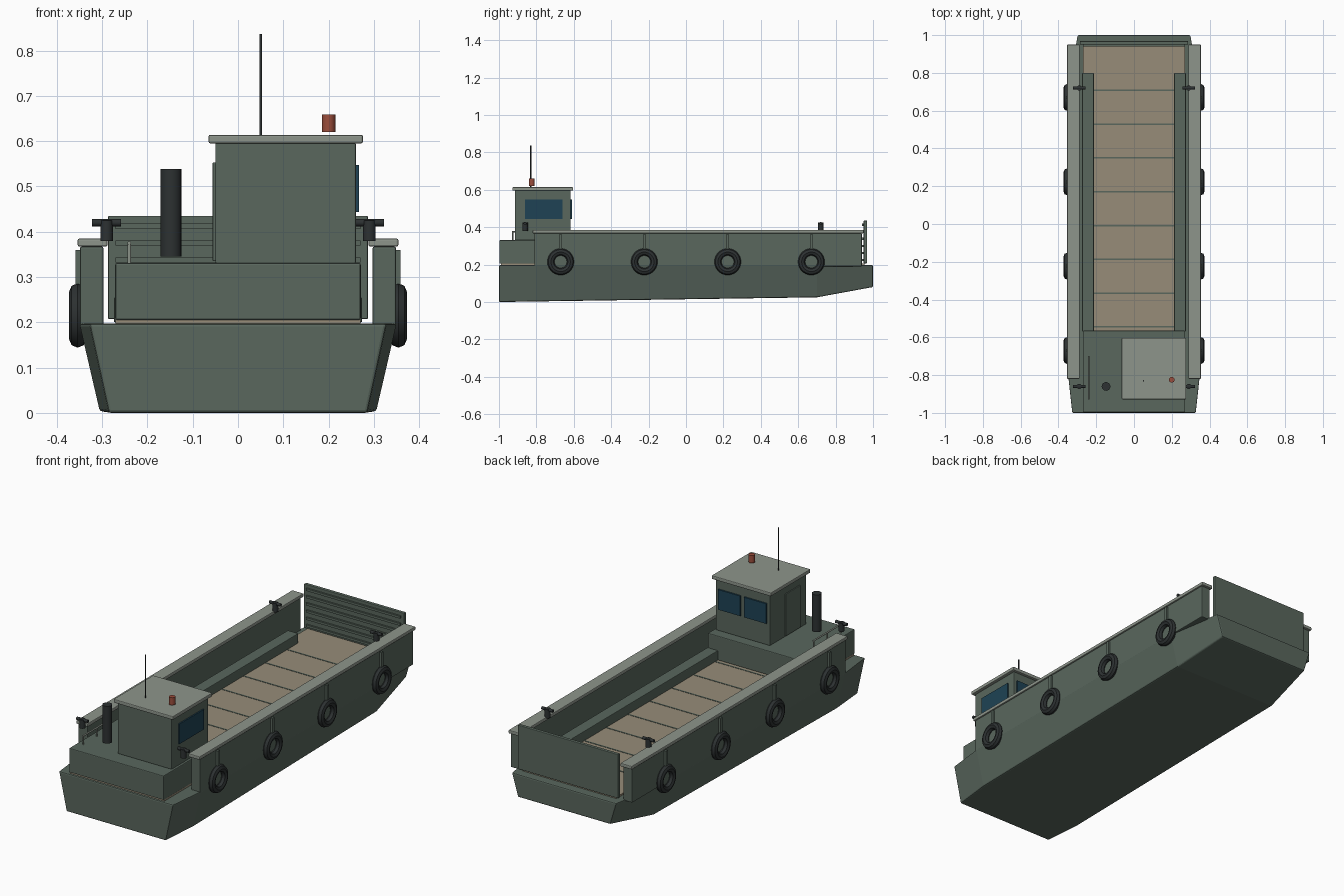
import bpy, bmesh, math

cube = bpy.data.objects.get("Cube")
if cube:
    bpy.data.objects.remove(cube, do_unlink=True)


def material(name, rgb):
    m = bpy.data.materials.new(name)
    m.use_nodes = True
    m.diffuse_color = (*rgb, 1)
    m.node_tree.nodes["Principled BSDF"].inputs["Base Color"].default_value = (*rgb, 1)
    return m


GREEN = material("hull green", (0.100, 0.135, 0.110))
GREY = material("pale grey", (0.27, 0.30, 0.26))
TAN = material("deck tan", (0.31, 0.265, 0.19))
BLACK = material("rubber black", (0.026, 0.031, 0.032))
GLASS = material("window blue", (0.013, 0.055, 0.09))
RED = material("beacon red", (0.33, 0.075, 0.045))


def add_mesh(name, bm, mat):
    bmesh.ops.recalc_face_normals(bm, faces=bm.faces)
    mesh = bpy.data.meshes.new(name)
    bm.to_mesh(mesh)
    bm.free()
    mesh.materials.append(mat)
    ob = bpy.data.objects.new(name, mesh)
    bpy.context.collection.objects.link(ob)
    return ob


def bevel(ob, width):
    mod = ob.modifiers.new("Bevel", "BEVEL")
    mod.width = width
    mod.segments = 2
    return ob


def box(name, x, y, z, mat, edge=0.0):
    """Box from (low, high) pairs along each axis."""
    bm = bmesh.new()
    bmesh.ops.create_cube(bm, size=1)
    for v in bm.verts:
        v.co = [r[0] if c < 0 else r[1] for c, r in zip(v.co, (x, y, z))]
    ob = add_mesh(name, bm, mat)
    return bevel(ob, edge) if edge else ob


def smooth(ob):
    bpy.ops.object.select_all(action="DESELECT")
    ob.select_set(True)
    bpy.context.view_layer.objects.active = ob
    bpy.ops.object.shade_smooth_by_angle(angle=math.radians(40))


def rod(name, centre, radius, length, mat, axis="Z"):
    turn = {"X": (0, math.pi / 2, 0), "Y": (math.pi / 2, 0, 0), "Z": (0, 0, 0)}[axis]
    bpy.ops.mesh.primitive_cylinder_add(vertices=20, radius=radius, depth=length,
                                        location=centre, rotation=turn)
    ob = bpy.context.object
    ob.name = name
    ob.data.materials.append(mat)
    smooth(ob)


def post(name, x, y, z0, z1, radius, mat):
    rod(name, (x, y, (z0 + z1) / 2), radius, z1 - z0, mat)


# Hull lofted through stations: y, top half width, bottom half width, bottom z
bm = bmesh.new()
rings = []
for y, top, low, z in [(-1, 0.328, 0.285, 0.0), (-0.8, 0.35, 0.305, 0.003),
                       (0.7, 0.35, 0.305, 0.025), (1, 0.30, 0.265, 0.08)]:
    rings.append([bm.verts.new(p) for p in
                  [(-top, y, 0.197), (-low, y, z), (low, y, z), (top, y, 0.197)]])
for a, b in zip(rings, rings[1:]):
    for i in range(4):
        j = (i + 1) % 4
        bm.faces.new((a[i], a[j], b[j], b[i]))
bm.faces.new(rings[0])
bm.faces.new(rings[-1])
bevel(add_mesh("hull", bm, GREEN), 0.006)

# Cargo deck with plank seams
box("cargo_deck", (-0.27, 0.27), (-0.99, 0.955), (0.19, 0.206), TAN)
for i in range(8):
    y = -0.545 + i * 0.179
    box("deck_seam", (-0.215, 0.215), (y - 0.004, y + 0.004), (0.203, 0.2075), GREEN)

# Bulwarks, caps, side benches, bollards and tyre fenders on both sides
for side, s in (("left", 1), ("right", -1)):
    def span(a, b):
        return tuple(sorted((s * a, s * b)))

    box(side + "_bulwark", span(0.297, 0.349), (-0.81, 0.94), (0.19, 0.367), GREEN, 0.004)
    box(side + "_bulwark_cap", span(0.288, 0.354), (-0.82, 0.95), (0.367, 0.385), GREY, 0.004)
    box(side + "_bench", span(0.213, 0.274), (-0.57, 0.80), (0.2, 0.255), GREEN, 0.003)

    for y in (-0.86, 0.72):
        post(side + "_bollard", s * 0.29, y, 0.38, 0.425, 0.014, BLACK)
        rod(side + "_bollard_bar", (s * 0.29, y, 0.42), 0.008, 0.064, BLACK, "X")

    for y in (-0.67, -0.223, 0.223, 0.67):
        bpy.ops.mesh.primitive_torus_add(
            major_segments=28, minor_segments=8, major_radius=0.052, minor_radius=0.019,
            location=(s * 0.354, y, 0.215), rotation=(0, math.pi / 2, 0))
        tyre = bpy.context.object
        tyre.name = side + "_tyre_fender"
        tyre.data.materials.append(BLACK)
        smooth(tyre)
        box(side + "_fender_strap", span(0.347, 0.359), (y - 0.008, y + 0.008),
            (0.27, 0.36), GREEN)

# Bow ramp with ribs on its inner face
box("bow_ramp", (-0.287, 0.287), (0.95, 0.968), (0.207, 0.435), GREEN, 0.003)
for i in range(6):
    z = 0.225 + i * 0.0375
    box("ramp_rib", (-0.27, 0.27), (0.941, 0.952), (z - 0.006, z + 0.006), GREEN)

# Raised aft deck and wheelhouse
box("aft_deck", (-0.271, 0.271), (-0.997, -0.565), (0.205, 0.331), GREEN, 0.004)
box("wheelhouse", (-0.05, 0.26), (-0.915, -0.617), (0.33, 0.597), GREEN, 0.003)
box("wheelhouse_roof", (-0.065, 0.276), (-0.928, -0.603), (0.595, 0.614), GREY, 0.004)
box("side_window", (0.259, 0.267), (-0.86, -0.66), (0.443, 0.547), GLASS)
for x in (0.03, 0.18):
    box("bow_side_window", (x - 0.064, x + 0.064), (-0.618, -0.609), (0.443, 0.547), GLASS)
box("wheelhouse_door", (-0.056, -0.049), (-0.86, -0.74), (0.335, 0.553), GREEN, 0.002)

# Roof and deck fittings
post("antenna", 0.05, -0.83, 0.61, 0.836, 0.003, BLACK)
post("beacon", 0.2, -0.825, 0.62, 0.659, 0.015, RED)
post("exhaust_stack", -0.148, -0.86, 0.345, 0.538, 0.023, BLACK)

# Handrail
rod("handrail", (-0.24, -0.815, 0.375), 0.004, 0.23, GREY, "Y")
for y in (-0.926, -0.815, -0.704):
    post("handrail_post", -0.24, y, 0.33, 0.375, 0.004, GREY)
